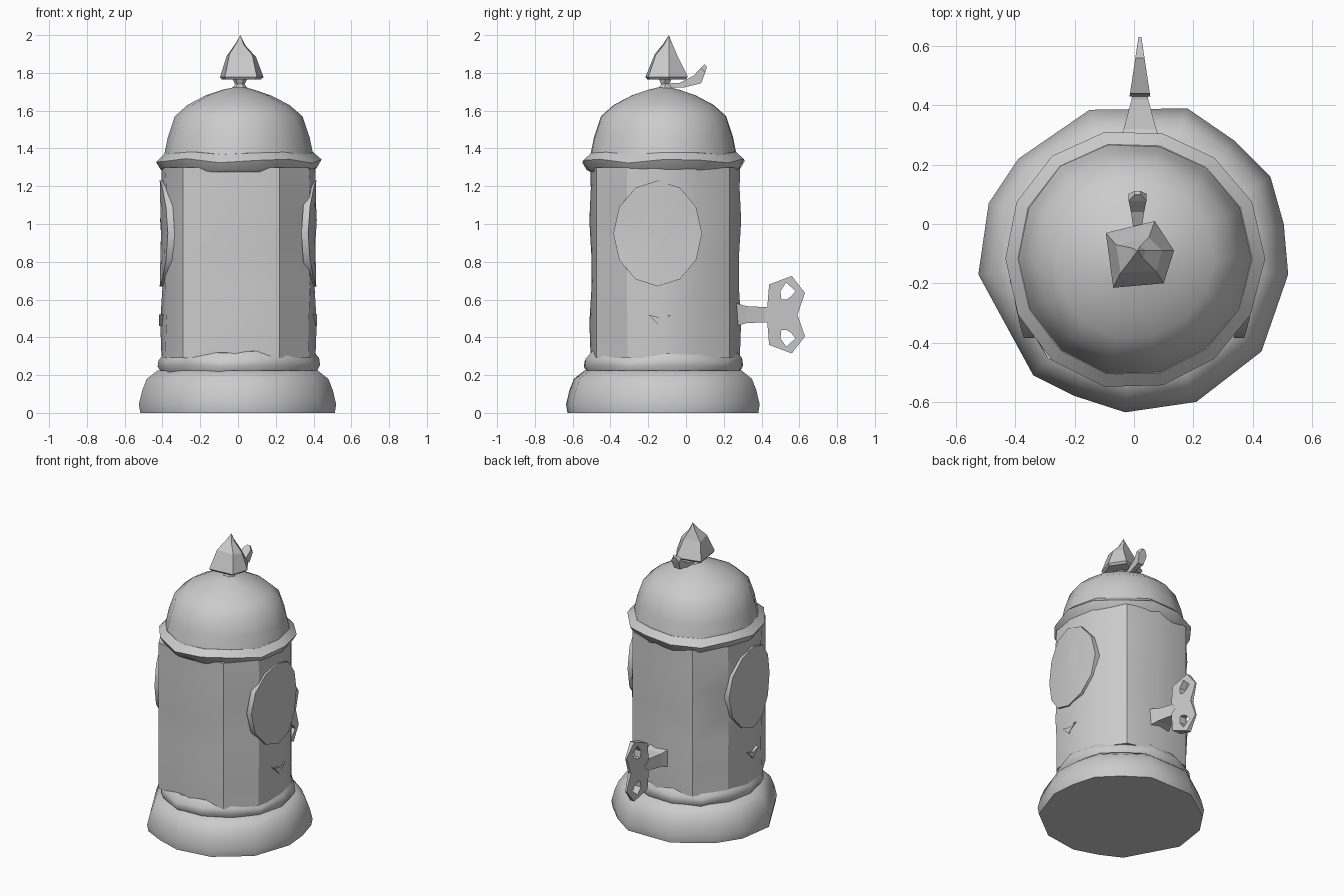
import bpy, bmesh, math
from math import sin, cos, pi
from mathutils import Vector

if "Cube" in bpy.data.objects:
    bpy.data.objects.remove(bpy.data.objects["Cube"])

CY = -0.117  # vertical axis of the drum
grey = bpy.data.materials.new("plain grey")
grey.diffuse_color = (0.6, 0.6, 0.6, 1)
grey.use_nodes = True
grey.node_tree.nodes["Principled BSDF"].inputs["Base Color"].default_value = grey.diffuse_color


def finish(name, bm, angle=None):
    bmesh.ops.recalc_face_normals(bm, faces=bm.faces)
    me = bpy.data.meshes.new(name)
    bm.to_mesh(me)
    bm.free()
    ob = bpy.data.objects.new(name, me)
    bpy.context.collection.objects.link(ob)
    me.materials.append(grey)
    if angle:
        bpy.ops.object.select_all(action='DESELECT')
        ob.select_set(True)
        bpy.context.view_layer.objects.active = ob
        bpy.ops.object.shade_smooth_by_angle(angle=math.radians(angle))
    return ob


def loft(name, rings, angle=None, caps=True):
    """Bridge a list of equal-length point loops; single-point loops become tips."""
    bm = bmesh.new()
    loops = [[bm.verts.new(p) for p in r] for r in rings]
    for a, b in zip(loops, loops[1:]):
        n = max(len(a), len(b))
        for i in range(n):
            j = (i + 1) % n
            if len(b) == 1:
                bm.faces.new((a[i], a[j], b[0]))
            else:
                bm.faces.new((a[i], a[j], b[j], b[i]))
    for l in (loops[0], loops[-1]):
        if caps and len(l) > 2:
            bm.faces.new(l)
    return finish(name, bm, angle)


def ring(r, z, n=14, wave=0.0, phase=0.0):
    """Slightly uneven horizontal loop round the axis."""
    pts = []
    for i in range(n):
        a = 2 * pi * i / n + phase
        k = r * (1 + 0.012 * sin(3 * a + 1))
        pts.append((k * cos(a), CY + k * sin(a), z + wave * sin(5 * a + 0.6)))
    return pts


def scaled(outline, s, z):
    return [(x * s, CY + (y - CY) * s, z) for x, y in outline]


# base: irregular plinth
foot = [(.52, -.17), (.505, 0), (.46, .16), (.34, .28), (.18, .39), (-.15, .385),
        (-.39, .22), (-.49, .07), (-.525, -.17), (-.34, -.51), (-.2, -.58),
        (-.03, -.635), (.21, -.6), (.43, -.43)]
loft("base", [scaled(foot, s, z) for s, z in
              ((.985, 0), (1, .045), (.965, .12), (.92, .18), (.81, .225))], 40)

# moulding between base and drum
loft("lower_ring", [ring(.41, .215), ring(.43, .25, wave=.008),
                    ring(.425, .285, wave=.012), ring(.39, .325, wave=.01)], 40)

# drum body: creased panels with soft dents
corners = [(.41, -.12), (.375, .05), (.25, .23), (.03, .285), (-.22, .245), (-.37, .07),
           (-.405, -.1), (-.385, -.28), (-.29, -.455), (-.02, -.505), (.22, -.475), (.375, -.31)]
levels = (.29, .48, .66, .84, 1.02, 1.18, 1.3)
body_rings = []
for k, z in enumerate(levels):
    loop = []
    for i, (x, y) in enumerate(corners):
        s = 1 + (0.018 * sin(2.1 * i + 1.9 * k) if 0 < k < 6 and i not in (2, 4, 8, 10) else 0)
        loop.append((x * s, CY + (y - CY) * s, z))
    body_rings.append(loop)
loft("drum_body", body_rings, 27)

# round window panels on both sides, each with a small notch plate below
for side, label in ((1, "right"), (-1, "left")):
    oval = [(-.15 + .235 * cos(2 * pi * i / 12), .95 + .28 * sin(2 * pi * i / 12))
            for i in range(12)]

    def wall(y):
        return .409 - .62 * (y + .12) ** 2
    loft(label + "_window", [[(side * (wall(y) - .03), y, z) for y, z in oval],
                             [(side * (wall(y) + .006), y, z) for y, z in oval],
                             [(side * .408, -.14, .95)]], 40)
    notch = [(-.2, .52), (-.14, .505), (-.08, .52), (-.14, .46)]
    loft(label + "_notch", [[(side * .39, y, z) for y, z in notch],
                            [(side * .418, y, z) for y, z in notch]])

# rim and dome
loft("dome_rim", [ring(.395, 1.275), ring(.415, 1.295, wave=.01),
                  ring(.438, 1.335, wave=.012), ring(.395, 1.375, wave=.008)], 30)
loft("dome", [ring(.395, 1.365), ring(.375, 1.46), ring(.338, 1.57), ring(.27, 1.63),
              ring(.17, 1.682), ring(.08, 1.712), [(.01, CY, 1.73)]], 40)

# finial: faceted bud on a short neck
bud = [(-.095, -.03), (.07, .01), (.135, -.09), (.1, -.2), (-.07, -.215)]
bud_top = [(-.06, -.07, 1.89), (.05, -.045, 1.89), (.095, -.09, 1.885),
           (.075, -.16, 1.895), (-.045, -.165, 1.9)]
shoulder = [(-.01, -.08, 1.96), (.02, -.075, 1.96), (.04, -.09, 1.945),
            (.03, -.115, 1.95), (-.01, -.12, 1.955)]
loft("finial", [[(x * .9, y * .9 - .011, 1.765) for x, y in bud],
                [(x, y, 1.778) for x, y in bud], bud_top, shoulder, [(.012, -.09, 2.0)]])
loft("finial_neck", [[(.01 + r * cos(a * pi / 3), -.11 + r * sin(a * pi / 3), z) for a in range(6)]
                     for r, z in ((.045, 1.715), (.025, 1.74), (.04, 1.77))])

# small curled leaf behind the finial
leaf = [(-.12, 1.732, .015, .012), (-.02, 1.735, .012, .012),
        (.06, 1.765, .022, .02), (.09, 1.815, .03, .012), (.105, 1.84, .01, .006)]
loft("finial_leaf", [[(.012 - w, y - t, z + t), (.012 + w, y - t, z + t),
                      (.012 + w, y + t, z - t), (.012 - w, y + t, z - t)]
                     for y, z, w, t in leaf])

# wind-up key: tapered shaft and two open loops
shaft = [(.25, .08, .065), (.32, .055, .045), (.42, .028, .04), (.49, .022, .055), (.6, .018, .03)]
loft("key_shaft", [[(.02 - w, y, .52 - h), (.02 + w, y, .52 - h),
                    (.02 + w, y, .52 + h), (.02 - w, y, .52 + h)] for y, w, h in shaft[:4]])
outer = [(.43, .555), (.44, .68), (.56, .725), (.63, .635), (.59, .52), (.48, .515)]
inner = [(.505, .6), (.5, .645), (.53, .69), (.58, .645), (.555, .615), (.53, .6)]
for flip, label in ((1, "upper"), (-1, "lower")):
    bm = bmesh.new()

    def loop(pts, x):
        return [bm.verts.new((x - (.15 * (y - .53) * (1 if x > .02 else -1)),
                              y, .52 + flip * (z - .52))) for y, z in pts]
    rings = [loop(outer, 0), loop(outer, .04), loop(inner, .04), loop(inner, 0)]
    for a, b in zip(rings, rings[1:] + rings[:1]):
        for i in range(6):
            j = (i + 1) % 6
            bm.faces.new((a[i], a[j], b[j], b[i]))
    finish(label + "_key_loop", bm)
